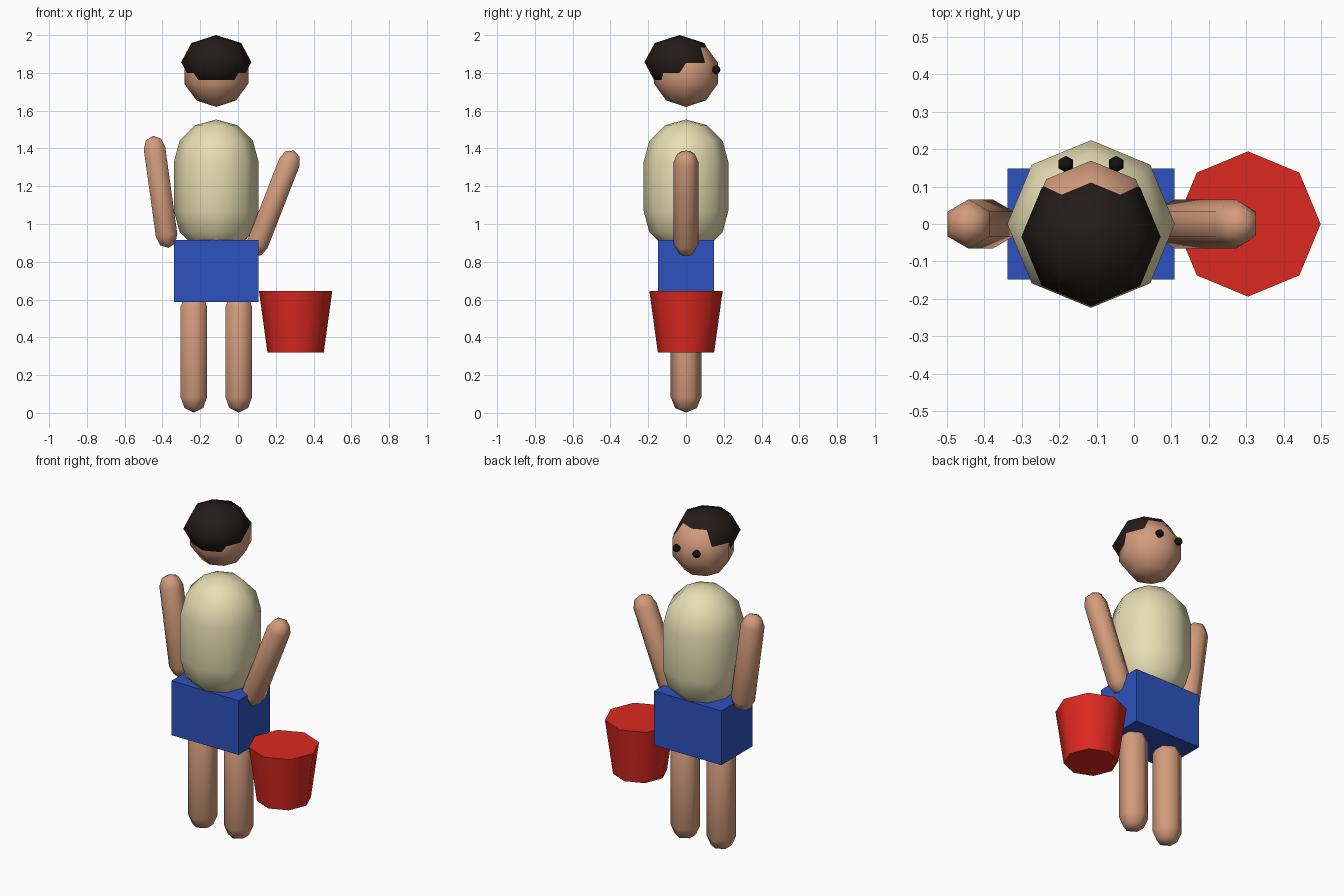
import bpy, bmesh
from math import sin, cos, pi, radians
from mathutils import Vector, Matrix

if "Cube" in bpy.data.objects:
    bpy.data.objects.remove(bpy.data.objects["Cube"])

BODY_X = -0.115


def material(name, rgb):
    m = bpy.data.materials.new(name)
    m.diffuse_color = (*rgb, 1)
    m.use_nodes = True
    m.node_tree.nodes["Principled BSDF"].inputs["Base Color"].default_value = m.diffuse_color
    return m


SKIN = material("skin", (0.65, 0.33, 0.20))
SHIRT = material("shirt_cream", (0.80, 0.73, 0.45))
BLUE = material("shorts_blue", (0.027, 0.084, 0.52))
RED = material("bucket_red", (0.73, 0.022, 0.015))
HAIR = material("hair_dark", (0.017, 0.011, 0.010))
BLACK = material("eye_black", (0.006, 0.006, 0.006))


def finish(name, bm, mat, matrix):
    """Smooth shading with hard edges kept, then link as an object."""
    bmesh.ops.recalc_face_normals(bm, faces=bm.faces)
    for f in bm.faces:
        f.smooth = True
    for e in bm.edges:
        e.smooth = e.calc_face_angle(0) < radians(65)
    me = bpy.data.meshes.new(name)
    bm.to_mesh(me)
    bm.free()
    me.materials.append(mat)
    ob = bpy.data.objects.new(name, me)
    ob.matrix_world = matrix
    bpy.context.collection.objects.link(ob)
    return ob


def lathe(name, profile, sides, mat, matrix):
    """Spin (radius, z) points around z, first corner on the y axis."""
    bm = bmesh.new()
    vs = [bm.verts.new((0, r, z)) for r, z in profile]
    es = [bm.edges.new(p) for p in zip(vs, vs[1:])]
    bmesh.ops.spin(bm, geom=vs + es, cent=(0, 0, 0), axis=(0, 0, 1),
                   angle=2 * pi, steps=sides, use_merge=False)
    bmesh.ops.remove_doubles(bm, verts=bm.verts, dist=1e-4)
    return finish(name, bm, mat, matrix)


def ball(name, centre, r, sides, rings, mat, squash=1):
    prof = [(r * sin(pi * i / rings), squash * r * cos(pi * i / rings))
            for i in range(rings + 1)]
    return lathe(name, prof, sides, mat, Matrix.Translation(centre))


def capsule(name, bottom, top, r, sides, cap, mat):
    """Round-ended limb between two cap centres lying in an xz plane."""
    bottom, top = Vector(bottom), Vector(top)
    d = top - bottom
    h = d.length / 2
    arc = [(r * sin(pi / 2 * i / cap), h + r * cos(pi / 2 * i / cap))
           for i in range(cap + 1)]
    prof = arc + [(q, -z) for q, z in reversed(arc)]
    turn = Vector((0, 0, 1)).rotation_difference(d).to_matrix().to_4x4()
    return lathe(name, prof, sides, mat,
                 Matrix.Translation((bottom + top) / 2) @ turn)


# Head, hair cap set back on the head, and eyes
ball("head", (BODY_X, 0, 1.798), 0.178, 8, 5, SKIN)
ball("hair", (BODY_X, -0.034, 1.857), 0.186, 8, 4, HAIR, 0.77)
for side, sx in (("left", -1), ("right", 1)):
    ball(side + "_eye", (BODY_X + sx * 0.067, 0.16, 1.817), 0.0225, 6, 6, BLACK)

# Torso
capsule("torso", (BODY_X, 0, 1.069), (BODY_X, 0, 1.329), 0.224, 8, 3, SHIRT)

# Shorts
bm = bmesh.new()
bmesh.ops.create_cube(bm, size=1, matrix=Matrix.Diagonal((0.446, 0.297, 0.326, 1)))
finish("shorts", bm, BLUE, Matrix.Translation((BODY_X, 0, 0.751)))

# Legs
for side, sx in (("left", -1), ("right", 1)):
    x = BODY_X + sx * 0.119
    capsule(side + "_leg", (x, 0, 0.083), (x, 0, 0.562), 0.081, 6, 2, SKIN)

# Arms, tilted outwards by different amounts
capsule("left_arm", (-0.378, 0, 0.939), (-0.442, 0, 1.401), 0.066, 6, 2, SKIN)
capsule("right_arm", (0.103, 0, 0.893), (0.272, 0, 1.327), 0.066, 6, 2, SKIN)

# Tapered solid bucket
lathe("bucket", [(0, 0.32), (0.149, 0.32), (0.194, 0.645), (0, 0.645)],
      8, RED, Matrix.Translation((0.305, 0, 0)))
